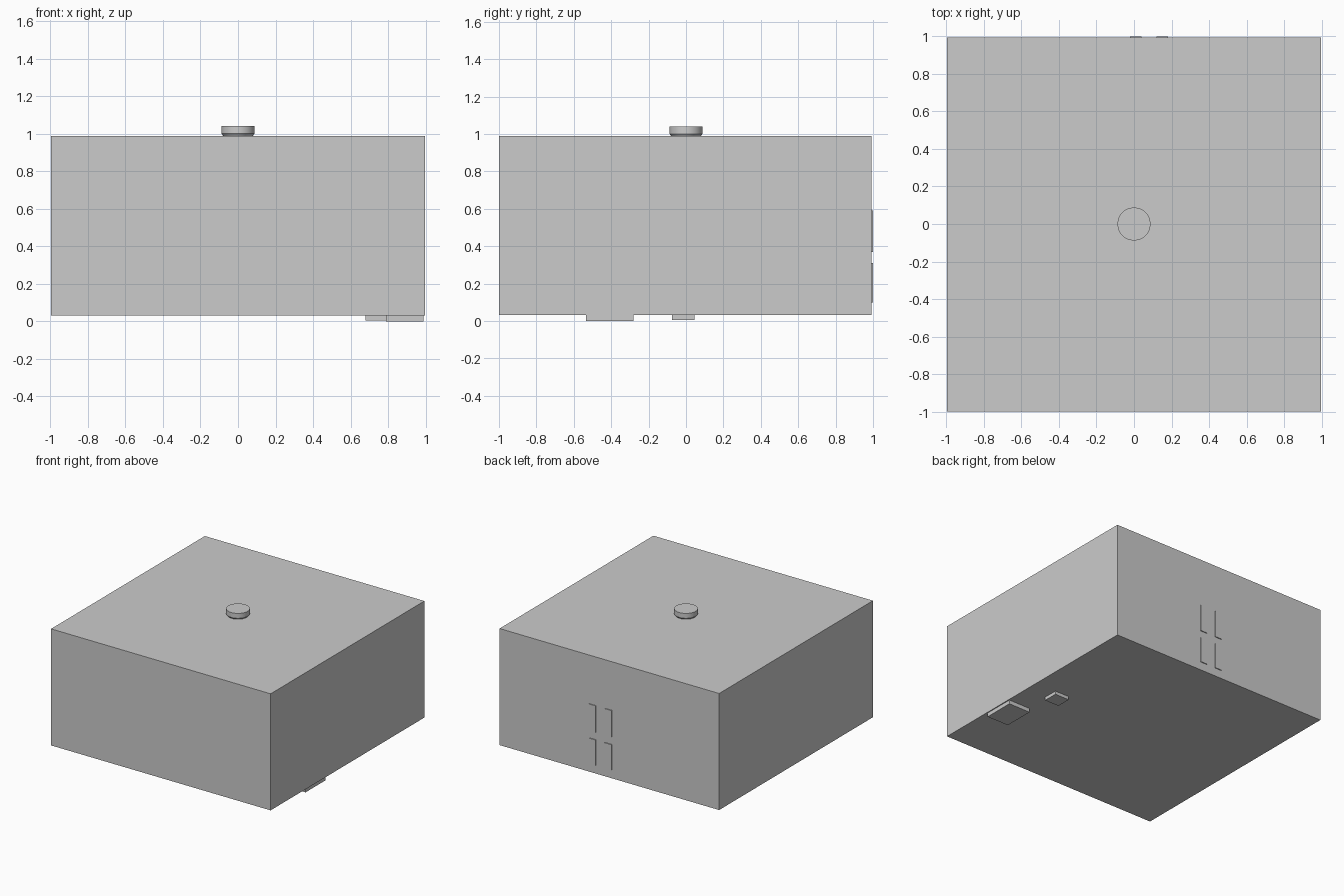
import bpy, bmesh, math

if "Cube" in bpy.data.objects:
    bpy.data.objects.remove(bpy.data.objects["Cube"])

def new_object(name, bm):
    bmesh.ops.recalc_face_normals(bm, faces=bm.faces)
    mesh = bpy.data.meshes.new(name)
    bm.to_mesh(mesh)
    bm.free()
    ob = bpy.data.objects.new(name, mesh)
    bpy.context.scene.collection.objects.link(ob)
    return ob

def box(name, x0, x1, y0, y1, z0, z1):
    bm = bmesh.new()
    bmesh.ops.create_cube(bm, size=1)
    for v in bm.verts:
        v.co = (x1 if v.co.x > 0 else x0,
                y1 if v.co.y > 0 else y0,
                z1 if v.co.z > 0 else z0)
    return new_object(name, bm)

def turned(name, profile, sides):
    # capped solid of revolution from (radius, height) points
    bm = bmesh.new()
    rings = [[bm.verts.new((r * math.cos(2 * math.pi * i / sides),
                            r * math.sin(2 * math.pi * i / sides), z))
              for i in range(sides)] for r, z in profile]
    for a, b in zip(rings, rings[1:]):
        for i in range(sides):
            j = (i + 1) % sides
            bm.faces.new((a[i], a[j], b[j], b[i]))
    bm.faces.new(rings[0])
    bm.faces.new(rings[-1])
    return new_object(name, bm)

# main body
BACK = 0.993
box("body", -0.996, 0.996, -1.0, BACK, 0.032, 0.988)

# round button on the lid, with a chamfered lower edge
knob = turned("top_button", [(0.076, 0.984), (0.088, 1.0), (0.088, 1.04)], 48)
bpy.context.view_layer.objects.active = knob
knob.select_set(True)
bpy.ops.object.shade_smooth_by_angle(angle=math.radians(30))

# pads under the right side
box("large_foot_pad", 0.79, 0.988, -0.535, -0.28, 0.0, 0.034)
box("small_foot_pad", 0.68, 0.81, -0.075, 0.046, 0.005, 0.034)

# plain shallow raised strips on the back, two columns by two rows
for col, x0 in (("left", -0.022), ("right", 0.12)):
    for row, (z0, z1) in (("lower", (0.10, 0.31)), ("upper", (0.37, 0.59))):
        box(f"back_strip_{col}_{row}", x0, x0 + 0.062, BACK - 0.005, 1.0, z0, z1)
